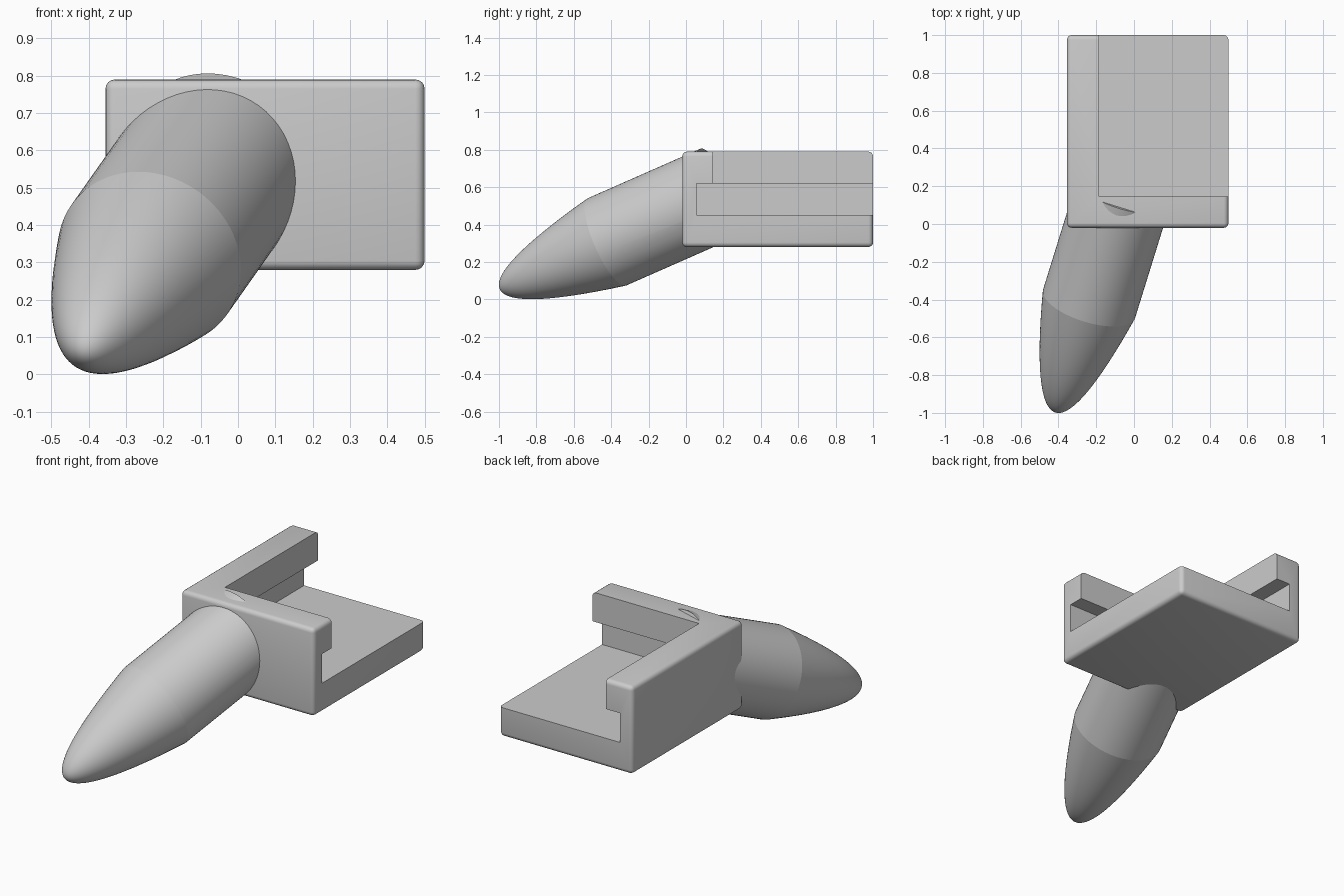
import bpy, bmesh, math
from mathutils import Vector

if "Cube" in bpy.data.objects:
    bpy.data.objects.remove(bpy.data.objects["Cube"], do_unlink=True)

grey = bpy.data.materials.new("plain_grey")
grey.use_nodes = True
GREY = (0.6, 0.6, 0.6, 1)
grey.diffuse_color = GREY
grey.node_tree.nodes["Principled BSDF"].inputs["Base Color"].default_value = GREY


def add_object(name, bm):
    bmesh.ops.recalc_face_normals(bm, faces=bm.faces)
    mesh = bpy.data.meshes.new(name)
    bm.to_mesh(mesh)
    bm.free()
    mesh.materials.append(grey)
    obj = bpy.data.objects.new(name, mesh)
    bpy.context.collection.objects.link(obj)
    return obj


def box(name, low, high):
    bm = bmesh.new()
    bmesh.ops.create_cube(bm, size=1)
    low, high = Vector(low), Vector(high)
    for v in bm.verts:
        v.co = (low + high) / 2 + v.co * (high - low)
    return add_object(name, bm)


def lathe(name, profile, origin, axis, segments=64):
    """Revolve (radius, distance) points about an axis starting at origin."""
    bm = bmesh.new()
    verts = [bm.verts.new((r, 0, d)) for r, d in profile]
    edges = [bm.edges.new(pair) for pair in zip(verts, verts[1:])]
    bmesh.ops.spin(bm, geom=verts + edges, cent=(0, 0, 0), axis=(0, 0, 1),
                   angle=math.tau, steps=segments, use_duplicate=False)
    bmesh.ops.remove_doubles(bm, verts=bm.verts, dist=1e-5)
    turn = axis.to_track_quat('Z', 'Y')
    for v in bm.verts:
        v.co = origin + turn @ v.co
    return add_object(name, bm)


def activate(obj):
    bpy.ops.object.select_all(action='DESELECT')
    obj.select_set(True)
    bpy.context.view_layer.objects.active = obj


def cut(obj, cutters):
    activate(obj)
    for cutter in cutters:
        mod = obj.modifiers.new("cut", 'BOOLEAN')
        mod.operation = 'DIFFERENCE'
        mod.solver = 'EXACT'
        mod.object = cutter
        bpy.ops.object.modifier_apply(modifier=mod.name)


def smooth(obj):
    activate(obj)
    bpy.ops.object.shade_smooth_by_angle(angle=math.radians(30))


# Rounded block, later hollowed into a floor with two lipped walls
block = box("channel_block", (-0.355, -0.02, 0.28), (0.5, 1.0, 0.79))
activate(block)
bevel = block.modifiers.new("rounding", 'BEVEL')
bevel.width = 0.025
bevel.segments = 4
bpy.ops.object.modifier_apply(modifier=bevel.name)

# Cutters: wide slot under the lips, narrower opening above
cutters = [box("slot_cutter", (-0.275, 0.055, 0.45), (1.2, 1.6, 0.62)),
           box("opening_cutter", (-0.185, 0.145, 0.5), (1.3, 1.7, 1.2))]

# Slanted round shaft and its rounded parabolic nose
axis = Vector((0.31, 1, 0.44)).normalized()
tip = Vector((-0.415, -0.994, 0.056))
radius, nose_length = 0.255, 0.65
joint = tip + axis * nose_length
shaft = lathe("round_shaft", [(0, 0), (radius, 0), (radius, 0.68), (0, 0.68)],
              joint, axis)
steps = 28
nose_profile = [(radius * i / steps, nose_length * (i / steps) ** 2)
                for i in range(steps + 1)] + [(0, nose_length)]
nose = lathe("rounded_nose", nose_profile, tip, axis)

# Clear the channel through both parts
for part in (block, shaft):
    cut(part, cutters)
for cutter in cutters:
    bpy.data.objects.remove(cutter, do_unlink=True)
for part in (block, shaft, nose):
    smooth(part)
